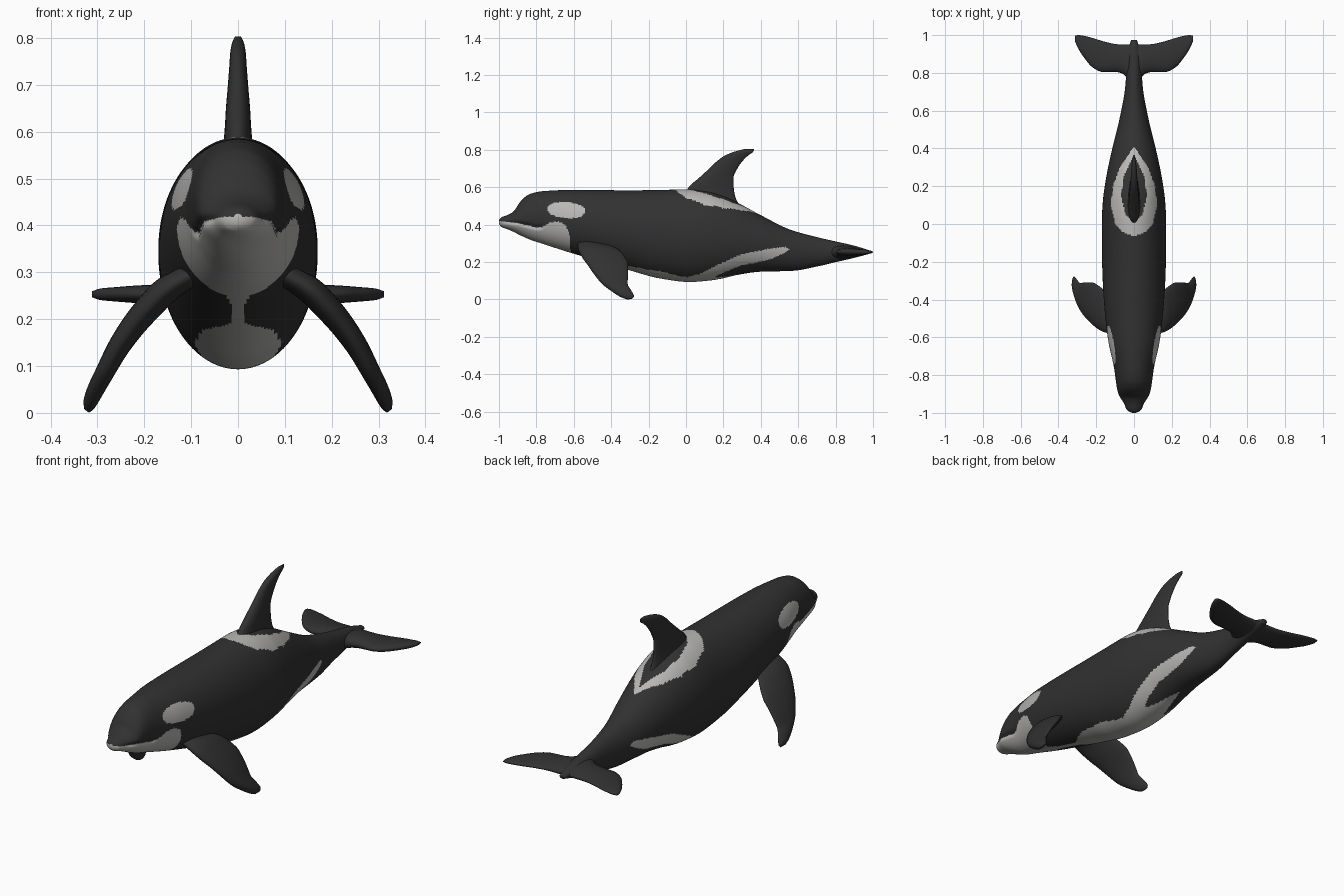
import bpy, bmesh, math
from mathutils import Vector

if "Cube" in bpy.data.objects:
    bpy.data.objects.remove(bpy.data.objects["Cube"])


def material(name, rgb):
    m = bpy.data.materials.new(name)
    m.diffuse_color = (*rgb, 1)
    m.use_nodes = True
    m.node_tree.nodes["Principled BSDF"].inputs["Base Color"].default_value = m.diffuse_color
    return m


DARK = material("charcoal skin", (0.031, 0.031, 0.031))
PALE = material("pale patches", (0.48, 0.475, 0.46))


def smooth_curve(table, u, col=1):
    """Monotone cubic through rows of (u, value, ...)."""
    if u <= table[0][0]:
        return table[0][col]
    if u >= table[-1][0]:
        return table[-1][col]
    n = len(table)
    i = max(k for k in range(n - 1) if table[k][0] <= u)

    def slope(k):
        k = min(max(k, 0), n - 2)
        return (table[k + 1][col] - table[k][col]) / (table[k + 1][0] - table[k][0])

    def tangent(k):
        a, b = slope(k - 1), slope(k)
        if k == 0 or k == n - 1:
            return b
        return 0 if a * b <= 0 else 2 * a * b / (a + b)

    h = table[i + 1][0] - table[i][0]
    t = (u - table[i][0]) / h
    return ((2*t**3 - 3*t**2 + 1) * table[i][col] + (t**3 - 2*t**2 + t) * h * tangent(i)
            + (3*t**2 - 2*t**3) * table[i + 1][col] + (t**3 - t**2) * h * tangent(i + 1))


def line(table, u):
    """Straight interpolation; zero outside the table."""
    for (a, p), (b, q) in zip(table, table[1:]):
        if a <= u <= b:
            return p + (q - p) * (u - a) / (b - a)
    return 0


def loft(name, rings, mats, rule=None, mirror=False):
    bm = bmesh.new()
    loops = [[bm.verts.new(p) for p in r] for r in rings]
    for a, b in zip(loops, loops[1:]):
        for i in range(len(a)):
            j = (i + 1) % len(a)
            bm.faces.new((a[i], a[j], b[j], b[i]))
    bm.faces.new(loops[0])
    bm.faces.new(loops[-1])
    bmesh.ops.recalc_face_normals(bm, faces=bm.faces)
    for f in bm.faces:
        f.smooth = True
        if rule:
            f.material_index = int(rule(f.calc_center_median()))
    me = bpy.data.meshes.new(name)
    bm.to_mesh(me)
    bm.free()
    for m in mats:
        me.materials.append(m)
    ob = bpy.data.objects.new(name, me)
    bpy.context.collection.objects.link(ob)
    if mirror:
        ob.modifiers.new("mirror", 'MIRROR')
    return ob


def fin_rings(sections, place, steps=48, n=32):
    """sections: (lead y, trail y, half thickness, *position); place puts a point."""
    table = [(i, *s) for i, s in enumerate(sections)]
    last = len(sections) - 1
    rings = []
    for k in range(steps + 1):
        u = last * k / steps
        lead, trail, th, *pos = [smooth_curve(table, u, c) for c in range(1, len(table[0]))]
        ring = []
        for i in range(n):
            t = 2 * math.pi * i / n
            y = (lead + trail) / 2 - (trail - lead) / 2 * math.cos(t)
            ring.append(place(pos, y, th * math.sin(t) * (1 + 0.25 * math.cos(t))))
        rings.append(ring)
    return rings


# Body: y, back height, belly height, half width
BODY = [
    (-1.0, .425, .402, .010), (-.988, .438, .388, .034), (-.95, .453, .373, .056),
    (-.92, .472, .360, .074), (-.895, .510, .347, .084), (-.87, .540, .335, .090),
    (-.83, .565, .318, .096), (-.76, .579, .295, .106), (-.62, .585, .250, .136),
    (-.46, .584, .203, .155), (-.29, .583, .152, .166), (-.14, .585, .112, .170),
    (.02, .588, .093, .170), (.12, .578, .100, .165), (.2, .553, .113, .155),
    (.27, .520, .130, .143), (.4, .450, .148, .115), (.56, .372, .152, .076),
    (.72, .328, .180, .047), (.8, .310, .199, .041), (.9, .287, .222, .034),
    (.975, .264, .242, .016)]

# Colour borders, as height or half width along y
CHIN = [(-1.01, .42), (-.9, .408), (-.8, .385), (-.77, .387), (-.73, .41),
        (-.68, .417), (-.64, .395), (-.62, .33), (-.614, .2)]
BELLY = [(-.63, .03), (-.55, .014), (-.42, .015), (-.36, .05), (-.3, .075), (-.14, .095),
         (0, .075), (.13, .06), (.22, .035), (.35, 0)]
FLANK_TOP = [(.0, .117), (.07, .135), (.18, .19), (.29, .24), (.45, .272), (.53, .281), (.557, .266)]
FLANK_LOW = [(.0, .08), (.13, .105), (.18, .135), (.29, .18), (.45, .213), (.52, .245), (.557, .266)]
SADDLE = [(-.065, 0), (-.045, .055), (0, .1), (.1, .122), (.2, .112), (.3, .075), (.41, 0)]
SADDLE_HOLE = [(.01, 0), (.05, .045), (.15, .068), (.25, .055), (.37, 0)]


def is_pale(p):
    x, y, z = abs(p.x), p.y, p.z
    if z < line(CHIN, y):
        return True
    if z < .3 and x < line(BELLY, y):
        return True
    if line(FLANK_LOW, y) < z < line(FLANK_TOP, y):
        return True
    if z > .4 and line(SADDLE_HOLE, y) < x < line(SADDLE, y):
        return True
    dy, dz = y + .64, z - .477 + .06 * (y + .64)
    return abs(dy / .1) ** 2.3 + abs(dz / .042) ** 2.3 < 1      # eye patch


rings = []
N, ROWS = 144, 320
for k in range(ROWS + 1):
    s = k / ROWS
    y = -1 + 1.975 * (s - .06 * math.sin(2 * math.pi * s) / 2)   # finer at both ends
    top, low, w = [smooth_curve(BODY, y, c) for c in (1, 2, 3)]
    ring = []
    for i in range(N):
        t = 2 * math.pi * i / N
        x, z = w * math.cos(t), (top + low) / 2 + (top - low) / 2 * math.sin(t)
        if -.98 < y < -.75:                                      # mouth groove
            fade = min(1, (y + .98) / .04, (-.75 - y) / .04)
            x *= 1 - .1 * fade * math.exp(-((z - line(CHIN, y)) / .01) ** 2)
        ring.append((x, y, z))
    rings.append(ring)
loft("body", rings, [DARK, PALE], is_pale)

# Dorsal fin: lead, trail, half thickness, height
loft("dorsal_fin", fin_rings([
    (-.01, .30, .038, .48), (-.01, .263, .033, .55), (.015, .255, .028, .60),
    (.07, .254, .025, .65), (.125, .275, .021, .70), (.167, .303, .018, .74),
    (.21, .333, .016, .77), (.26, .36, .012, .79), (.31, .364, .006, .803)],
    lambda pos, y, o: (o, y, pos[0])), [DARK])

# Pectoral fins: lead, trail, half thickness, x, z
SPAN_NORMAL = Vector((.8, 0, .6))
loft("pectoral_fins", fin_rings([
    (-.58, -.42, .026, .10, .295), (-.575, -.36, .029, .15, .265), (-.555, -.325, .028, .19, .225),
    (-.53, -.31, .026, .22, .19), (-.495, -.31, .023, .255, .14), (-.45, -.312, .02, .285, .085),
    (-.40, -.292, .018, .305, .047), (-.355, -.278, .014, .318, .018), (-.325, -.287, .006, .323, .004)],
    lambda pos, y, o: Vector((pos[0], y, pos[1])) + SPAN_NORMAL * o), [DARK], mirror=True)

# Tail flukes: lead, trail, half thickness, x
loft("tail_flukes", fin_rings([
    (.74, .972, .034, 0), (.765, .95, .033, .03), (.795, .95, .030, .06), (.805, .953, .026, .10),
    (.805, .968, .021, .165), (.83, .985, .018, .22), (.875, .995, .015, .26),
    (.925, 1.0, .012, .293), (.965, .998, .006, .312)],
    lambda pos, y, o: (pos[0], y, .253 + o)), [DARK], mirror=True)
